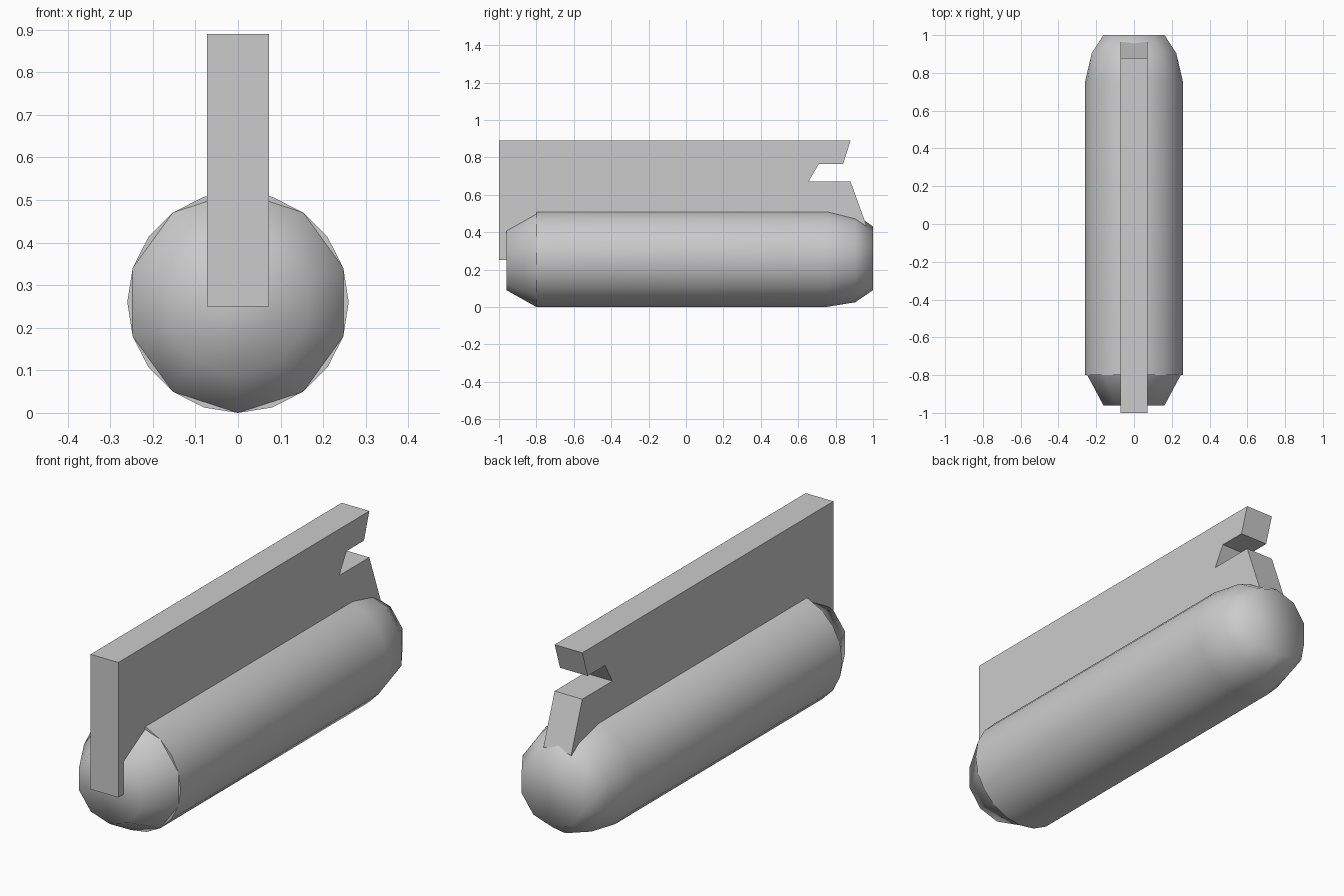
import bpy, bmesh
from math import sin, cos, pi

if "Cube" in bpy.data.objects:
    bpy.data.objects.remove(bpy.data.objects["Cube"], do_unlink=True)

AXIS_Z = 0.26

grey = bpy.data.materials.new("plain grey")
grey.use_nodes = True
grey.diffuse_color = (0.6, 0.6, 0.6, 1)
grey.node_tree.nodes["Principled BSDF"].inputs["Base Color"].default_value = (0.6, 0.6, 0.6, 1)


def finish(name, bm, smooth):
    bmesh.ops.recalc_face_normals(bm, faces=bm.faces)
    for f in bm.faces:
        f.smooth = smooth
    mesh = bpy.data.meshes.new(name)
    bm.to_mesh(mesh)
    bm.free()
    mesh.materials.append(grey)
    obj = bpy.data.objects.new(name, mesh)
    bpy.context.collection.objects.link(obj)
    return obj


def ring(bm, y, radius, sides):
    """Ring around the long axis with one corner at the very bottom."""
    return [bm.verts.new((radius * sin(2 * pi * i / sides), y,
                          AXIS_Z - radius * cos(2 * pi * i / sides)))
            for i in range(sides)]


def bridge(bm, a, b):
    """Join two rings; ring a may have twice the corners of ring b."""
    n = len(b)
    for i in range(n):
        j = (i + 1) % n
        if len(a) == n:
            bm.faces.new((a[i], a[j], b[j], b[i]))
        else:
            p, q, r = a[2 * i], a[2 * i + 1], a[(2 * i + 2) % len(a)]
            bm.faces.new((p, q, b[i]))
            bm.faces.new((q, b[j], b[i]))
            bm.faces.new((q, r, b[j]))


def loft(name, sections):
    bm = bmesh.new()
    rings = [ring(bm, *s) for s in sections]
    for a, b in zip(rings, rings[1:]):
        bridge(bm, a, b)
    bm.faces.new(rings[-1])
    return finish(name, bm, True)


# Long round body with its rounded rear end
loft("body_tube", [(-0.8, 0.26, 20), (0.75, 0.26, 20), (0.905, 0.235, 10), (1.0, 0.17, 10)])

# Coarser tapered front cap
loft("front_cap", [(-0.8, 0.26, 10), (-0.96, 0.17, 10)])

# Thin disc closing the front rim of the tube
bm = bmesh.new()
bm.faces.new(ring(bm, -0.799, 0.26, 20))
finish("front_rim", bm, False)

# Upright fin with a notch cut in its rear edge
profile = [(-1, 0.25), (-1, 0.89), (0.88, 0.89), (0.84, 0.765), (0.71, 0.765),
           (0.655, 0.67), (0.88, 0.67), (0.963, 0.44), (0.93, 0.25)]
bm = bmesh.new()
side = bm.faces.new([bm.verts.new((-0.0725, y, z)) for y, z in profile])
moved = bmesh.ops.extrude_face_region(bm, geom=[side])["geom"]
bmesh.ops.translate(bm, vec=(0.145, 0, 0),
                    verts=[v for v in moved if isinstance(v, bmesh.types.BMVert)])
finish("fin", bm, False)
